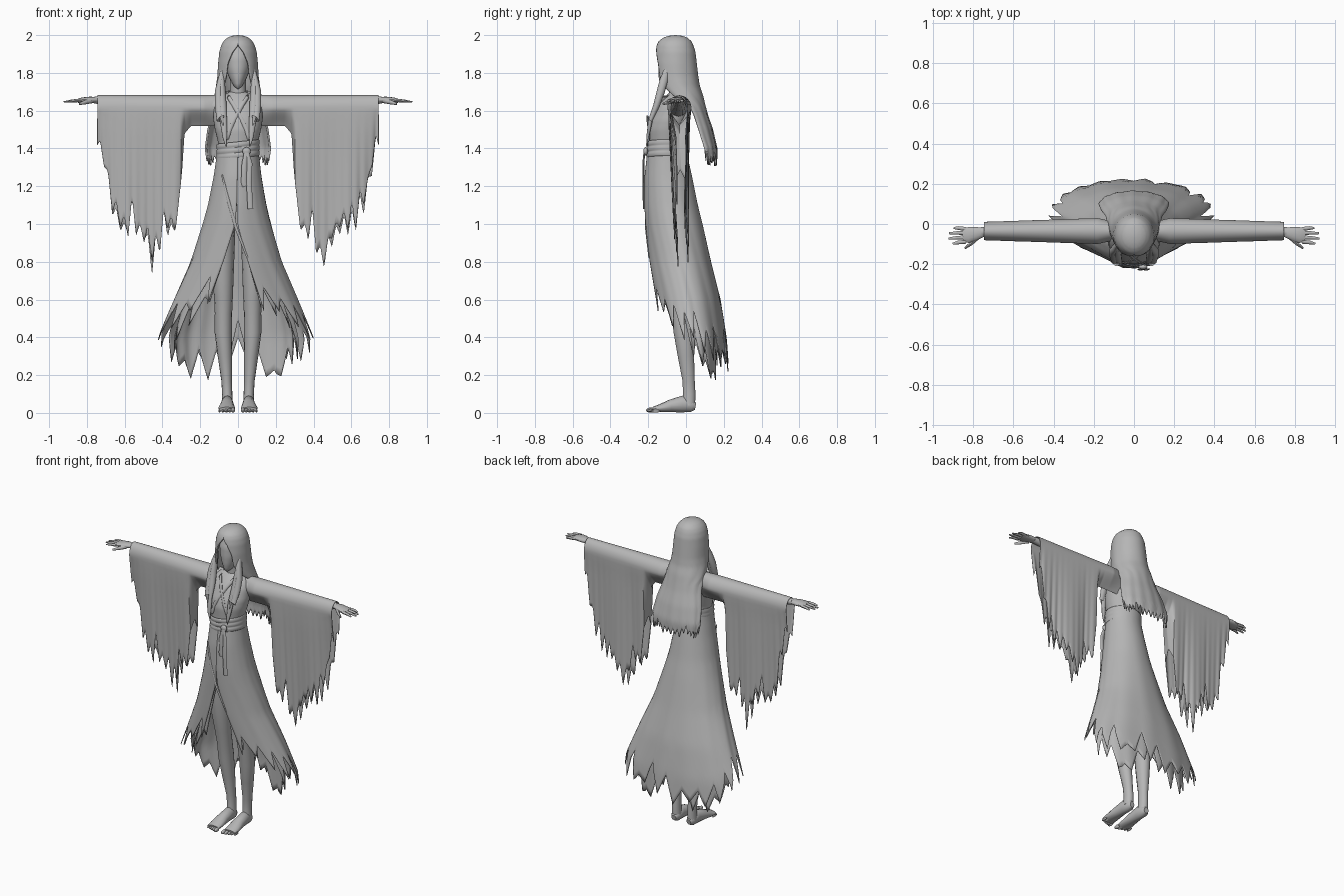
import bpy, bmesh, math, random
from math import sin, cos, pi
from mathutils import Vector

if "Cube" in bpy.data.objects:
    bpy.data.objects.remove(bpy.data.objects["Cube"])

grey = bpy.data.materials.new("plain_grey")
grey.use_nodes = True
grey.diffuse_color = (0.47, 0.47, 0.47, 1)
grey.node_tree.nodes["Principled BSDF"].inputs["Base Color"].default_value = grey.diffuse_color


def at(table, key):
    """Interpolate the rows of a table on its first column."""
    rows = sorted(table)
    key = min(max(key, rows[0][0]), rows[-1][0])
    for a, b in zip(rows, rows[1:]):
        if key <= b[0]:
            t = (key - a[0]) / (b[0] - a[0])
            return [p + (q - p) * t for p, q in zip(a[1:], b[1:])]


def ragged(teeth, depth, seed):
    """A torn edge: random teeth along 0..1."""
    rng = random.Random(seed)
    rows = [(i / (2 * teeth), depth * (rng.uniform(0.45, 1) if i % 2 else rng.uniform(0, 0.35)))
            for i in range(2 * teeth + 1)]
    return lambda t: at(rows, t)[0]


def finish(bm, name, thick=0):
    bmesh.ops.remove_doubles(bm, verts=bm.verts, dist=0.0002)
    bmesh.ops.recalc_face_normals(bm, faces=bm.faces)
    mesh = bpy.data.meshes.new(name)
    bm.to_mesh(mesh)
    bm.free()
    ob = bpy.data.objects.new(name, mesh)
    bpy.context.collection.objects.link(ob)
    mesh.materials.append(grey)
    bpy.ops.object.select_all(action='DESELECT')
    ob.select_set(True)
    bpy.context.view_layer.objects.active = ob
    bpy.ops.object.shade_smooth_by_angle(angle=math.radians(45))
    if thick:
        mod = ob.modifiers.new("cloth_thickness", 'SOLIDIFY')
        mod.thickness = thick
        mod.offset = 0


def sheet(name, point, nu, nv, thick=0):
    """A grid surface from point(u, v), with u and v in 0..1."""
    bm = bmesh.new()
    g = [[bm.verts.new(point(i / nu, j / nv)) for i in range(nu + 1)] for j in range(nv + 1)]
    for j in range(nv):
        for i in range(nu):
            bm.faces.new((g[j][i], g[j][i + 1], g[j + 1][i + 1], g[j + 1][i]))
    finish(bm, name, thick)


def oval(row, z, a):
    """Point on a horizontal oval given as width, front y, back y; angle 0 is the front."""
    w, front, back = row[:3]
    return (w * sin(a), (front + back) / 2 - (back - front) / 2 * cos(a), z)


def loft(name, table, nv=16):
    z0, z1 = min(table)[0], max(table)[0]
    def point(u, v):
        z = z0 + (z1 - z0) * v
        return oval(at(table, z), z, 2 * pi * u)
    sheet(name, point, 40, nv)


def tube(name, pts, ref=(0, 1, 0), sides=14):
    """Closed limb through points (x, y, z, radius a, radius b)."""
    pts = [(*pts[0][:3], 0, 0)] + list(pts) + [(*pts[-1][:3], 0, 0)]
    n = len(pts) - 1
    def point(u, v):
        k = round(v * n)
        c = Vector(pts[k][:3])
        t = Vector(pts[min(k + 1, n)][:3]) - Vector(pts[max(k - 1, 0)][:3])
        if t.length < 1e-6:
            t = Vector(pts[min(k + 2, n)][:3]) - c
        a = t.cross(Vector(ref)).normalized()
        b = t.cross(a).normalized()
        return c + a * pts[k][3] * cos(2 * pi * u) + b * pts[k][4] * sin(2 * pi * u)
    sheet(name, point, sides, n)


def ball(name, centre, size):
    bm = bmesh.new()
    bmesh.ops.create_uvsphere(bm, u_segments=14, v_segments=8, radius=1)
    for v in bm.verts:
        v.co = Vector(centre) + Vector(p * q for p, q in zip(v.co, size))
    finish(bm, name)


# Head, neck and torso
loft("face", [(1.715, .004, -.12, -.1), (1.73, .022, -.135, -.06), (1.77, .045, -.144, 0),
              (1.82, .064, -.147, .02), (1.88, .075, -.144, .03), (1.95, .06, -.12, .01)])
tube("neck", [(0, -.05, 1.62, .05, .05), (0, -.05, 1.7, .042, .042), (0, -.06, 1.78, .042, .045)])
loft("robe_bodice", [(1.34, .108, -.2, 0), (1.43, .105, -.195, -.005), (1.5, .122, -.2, .01),
                     (1.55, .13, -.188, .022), (1.62, .13, -.155, .03), (1.66, .115, -.125, .026),
                     (1.685, .08, -.1, .015), (1.7, .04, -.085, -.01)], 24)

# Sash with soft folds, a knot and two hanging ends
def sash(u, v):
    a = 2 * pi * u
    front = .5 + .5 * cos(a)
    r = .004 * front * abs(sin(v * pi * 3)) + .002
    return oval((.108 + r, -.203 - r, .002 + r), 1.35 + .085 * v + .012 * sin(a), a)
sheet("sash", sash, 48, 18, .004)
ball("sash_knot", (.045, -.214, 1.385), (.022, .012, .022))
for name, x, low in (("long_sash_end", .062, 1.08), ("short_sash_end", .034, 1.2)):
    tube(name, [(.045, -.219, 1.39, .01, .005), (x, -.226, 1.32, .014, .005),
                (x - .004, -.226, 1.22, .014, .005), (x + .004, -.224, low, .015, .004)], sides=8)

# Crossed collar and front locks of hair
for s, side in ((1, "left"), (-1, "right")):
    tube(side + "_collar", [(s * .03, .01, 1.7, .01, .008), (s * .06, -.05, 1.695, .012, .008),
                            (s * .048, -.115, 1.67, .012, .008), (s * .01, -.163, 1.605, .012, .006),
                            (-s * .03, -.193, 1.53, .011, .005), (-s * .06, -.193, 1.45, .01, .003)],
         ref=(0, 1, .4), sides=8)
    for k, (dx, end) in enumerate(((0, 1.41), (.016, 1.52))):
        tube(f"{side}_front_lock_{k}", [
            (s * .084, -.1, 1.82, .008, .014), (s * (.085 + dx / 2), -.118, 1.76, .015, .022),
            (s * (.086 + dx), -.134, 1.7, .021, .022), (s * (.084 + dx), -.155, 1.63, .023, .018),
            (s * (.078 + dx), -.188, 1.55, .019, .012), (s * (.07 + dx), -.203, end + .05, .012, .007),
            (s * (.064 + dx), -.205, end, .002, .002)])

# Long hair: a cap with a face opening, falling behind the shoulders
hair = [(1.995, 0, -.055, -.055, 0), (1.992, .03, -.088, -.022, 0), (1.982, .054, -.118, .005, 0),
        (1.965, .072, -.14, .024, 0), (1.945, .084, -.15, .034, 0), (1.91, .094, -.157, .045, 17),
        (1.85, .1, -.16, .052, 32), (1.78, .104, -.156, .06, 36), (1.73, .111, -.142, .068, 42),
        (1.68, .12, -.115, .085, 62), (1.63, .129, -.085, .097, 95), (1.58, .138, -.06, .11, 100),
        (1.5, .157, -.02, .137, 95), (1.4, .17, .03, .16, 92), (1.3, .155, .06, .158, 90)]
hair_tips = ragged(8, .1, 4)
def hair_point(u, v):
    z = 1.995 - (.69 - hair_tips(abs(2 * u - 1))) * v ** 1.6
    row = at(hair, z)
    phi = math.radians(row[3])
    x, y, z = oval(row, z, phi + (2 * pi - 2 * phi) * u)
    ripple = 1 + .01 * v * sin(u * 40)
    return (x * ripple, y * ripple, z)
sheet("long_hair", hair_point, 96, 48, .01)

# Torn skirt, open at the front, over a narrower torn inner layer
skirt = [(1.42, .106, -.198, 0, 0), (1.36, .11, -.205, .005, 0), (1.25, .124, -.217, .03, 0),
         (1.1, .152, -.218, .06, 0), (1.0, .178, -.212, .085, .005), (.8, .238, -.196, .13, .065),
         (.6, .325, -.172, .18, .135), (.4, .41, -.15, .212, .2), (.1, .44, -.12, .235, .27)]
outer_hem = [(0, .5), (50, .38), (95, .31), (135, .22), (180, .2)]
inner_hem = [(0, .5), (50, .38), (95, .18), (130, .09), (180, .3)]
def skirt_layer(name, hem, scale, gap, teeth, seed):
    tears = ragged(teeth, .25, seed)
    def point(u, v):
        low = at(hem, 180 - abs(360 * u - 180))[0] + tears(u)
        z = 1.42 + (low - 1.42) * v
        row = at(skirt, z)
        phi = math.asin(min(.95, (row[3] * gap) / row[0]))
        x, y, z = oval(row, z, phi + (2 * pi - 2 * phi) * u)
        fold = (1 - (1 - scale) * v) * (1 + .008 * v * sin(u * 2 * pi * 11))
        return (x * fold - .018 * v * abs(cos(pi * u)), (y + .03) * fold - .03, z)
    sheet(name, point, teeth * 6, 30, .005)
skirt_layer("outer_skirt", outer_hem, 1, 1, 19, 11)
skirt_layer("inner_skirt", inner_hem, .78, 1.2, 15, 5)
tube("skirt_overlap", [(-.085, -.2, 1.26, .004, .004), (-.05, -.215, 1.12, .008, .004),
                       (-.01, -.213, .98, .008, .004), (.05, -.196, .82, .004, .003)], sides=8)

# Wide sleeves: cloth draped over the arm, with torn hems
sleeve_hem = [(.08, 1.52), (.25, 1.52), (.285, 1.48), (.3, 1.25), (.33, .97), (.4, .86), (.455, .72),
              (.5, .86), (.56, .93), (.62, .9), (.66, 1.02), (.7, 1.2), (.745, 1.36)]
def sleeve(side, s):
    tears = [ragged(10, .22, seed + s) for seed in (21, 33)]
    def point(u, v):
        x = .08 + .665 * u
        w = 2 * v - 1
        sign = 1 if w > 0 else -1
        low = at(sleeve_hem, x)[0]
        if x > .33:
            low += tears[w > 0]((x - .33) / .42) * min(1, (x - .33) / .04)
        depth = (.066 - .022 * u) * min(1, .6 + (x - .08) * 4)
        w = abs(w)
        if w < .35:
            a = w / .35 * pi / 2
            y, z = depth * sin(a), 1.61 + .07 * cos(a)
        else:
            t = (w - .35) / .65
            z = 1.61 + (low - 1.61) * t
            y = depth * (1 - .45 * t) + .008 * t * sin(x * 26 + sign)
            if x < .3:
                y *= 1 - t * t
        return (s * x, -.035 + .02 * max(0, 1.5 - z) + sign * y, z)
    sheet(side + "_sleeve", point, 110, 44, .004)


def hand(side, s):
    tube(side + "_arm", [(s * .12, -.04, 1.62, .05, .05), (s * .45, -.035, 1.635, .036, .036),
                         (s * .7, -.035, 1.652, .024, .025), (s * .76, -.04, 1.657, .018, .024)])
    tube(side + "_palm", [(s * .745, -.04, 1.657, .016, .022), (s * .785, -.047, 1.657, .017, .034),
                          (s * .825, -.055, 1.655, .015, .04), (s * .85, -.056, 1.652, .01, .036)])
    for k, reach in enumerate((.9, .922, .918, .895)):
        y = -.088 + .021 * k
        tube(f"{side}_finger_{k}", [(s * .835, y, 1.654, .009, .01), (s * .875, y - .004 + .003 * k, 1.652, .008, .009),
                                    (s * reach, y - .01 + .005 * k, 1.646, .004, .005)], sides=8)
    tube(side + "_thumb", [(s * .775, -.065, 1.652, .011, .013), (s * .81, -.098, 1.644, .009, .011),
                           (s * .84, -.12, 1.636, .005, .006)], ref=(0, 0, 1), sides=8)


def leg(side, s):
    tube(side + "_leg", [(s * .07, -.075, 1.2, .045, .07), (s * .085, -.07, .95, .07, .078),
                         (s * .082, -.06, .75, .06, .064), (s * .077, -.048, .62, .05, .052),
                         (s * .077, -.03, .53, .046, .05), (s * .078, -.014, .43, .046, .053),
                         (s * .069, 0, .3, .038, .044), (s * .06, .014, .17, .028, .033),
                         (s * .057, .017, .1, .027, .034), (s * .057, .015, .04, .03, .034)])
    tube(side + "_foot", [(s * .055, .05, .034, .018, .016), (s * .056, .03, .038, .034, .029),
                          (s * .057, -.02, .047, .044, .032), (s * .058, -.08, .037, .034, .037),
                          (s * .06, -.135, .025, .022, .044), (s * .06, -.175, .017, .014, .042)], ref=(1, 0, 0))
    for k in range(5):
        size = .013 - .0015 * k
        ball(f"{side}_toe_{k}", (s * (.026 + .018 * k), -.188 + .007 * k, size + .002), (size * .85, .024, size))


for s, side in ((1, "left"), (-1, "right")):
    sleeve(side, s)
    hand(side, s)
    leg(side, s)
